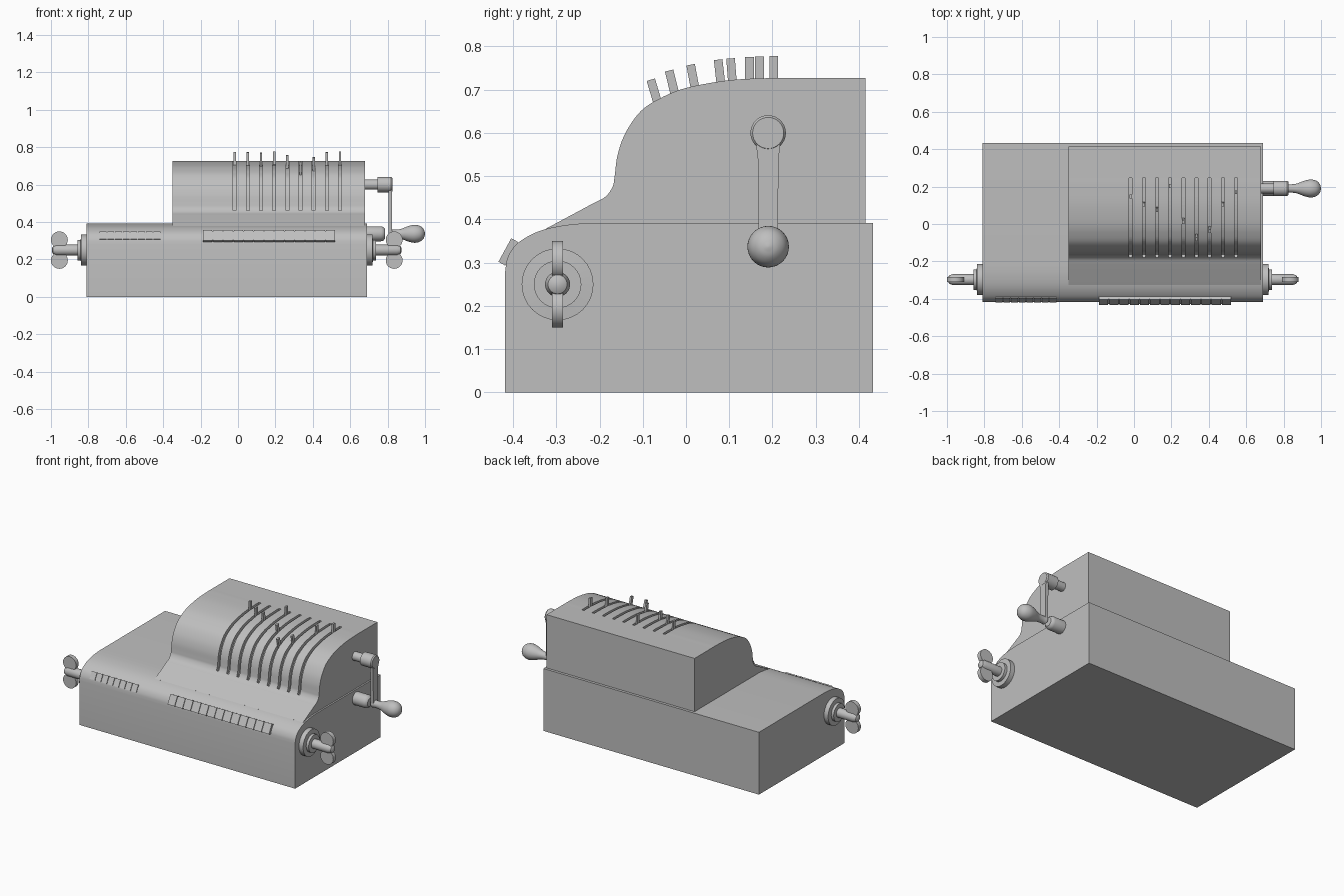
import bpy, bmesh, math
from mathutils import Vector, Matrix

if "Cube" in bpy.data.objects:
    bpy.data.objects.remove(bpy.data.objects["Cube"])

grey = bpy.data.materials.new("plain grey")
grey.diffuse_color = (0.52, 0.52, 0.52, 1)
grey.use_nodes = True
grey.node_tree.nodes["Principled BSDF"].inputs["Base Color"].default_value = grey.diffuse_color


def finish(name, bm, smooth=True):
    bmesh.ops.recalc_face_normals(bm, faces=bm.faces[:])
    me = bpy.data.meshes.new(name)
    bm.to_mesh(me)
    bm.free()
    me.materials.append(grey)
    ob = bpy.data.objects.new(name, me)
    bpy.context.collection.objects.link(ob)
    if smooth:
        bpy.ops.object.select_all(action='DESELECT')
        ob.select_set(True)
        bpy.context.view_layer.objects.active = ob
        bpy.ops.object.shade_smooth_by_angle(angle=math.radians(35))
    return ob


def curve(points, steps=6):
    """Smooth 2D curve through the points."""
    p = [Vector(q) for q in points]
    p = [2 * p[0] - p[1]] + p + [2 * p[-1] - p[-2]]
    out = []
    for i in range(1, len(p) - 2):
        a, b, c, d = p[i - 1:i + 3]
        for k in range(steps):
            t = k / steps
            out.append(0.5 * (2 * b + (c - a) * t + (2 * a - 5 * b + 4 * c - d) * t * t
                              + (3 * b - a - 3 * c + d) * t ** 3))
    return out + [p[-2]]


def extrude(bm, outline, x0, x1):
    """Solid along x from a (y, z) outline."""
    a = [bm.verts.new((x0, y, z)) for y, z in outline]
    b = [bm.verts.new((x1, y, z)) for y, z in outline]
    bm.faces.new(a)
    bm.faces.new(b[::-1])
    for i in range(len(a)):
        j = (i + 1) % len(a)
        bm.faces.new((a[i], b[i], b[j], a[j]))


def box(bm, centre, size, tilt=0):
    m = Matrix.Translation(centre) @ Matrix.Rotation(tilt, 4, 'X') @ Matrix.Diagonal((*size, 1))
    bmesh.ops.create_cube(bm, size=1, matrix=m)


def turned(bm, profile, y, z, mirror=False, n=32):
    """Solid of revolution about an x axis from (x, radius) pairs."""
    rings = []
    for x, r in profile:
        x = -0.12 - x if mirror else x
        rings.append([bm.verts.new((x, y + r * math.cos(2 * math.pi * k / n),
                                    z + r * math.sin(2 * math.pi * k / n))) for k in range(n)])
    for a, b in zip(rings, rings[1:]):
        for k in range(n):
            bm.faces.new((a[k], a[(k + 1) % n], b[(k + 1) % n], b[k]))
    bm.faces.new(rings[0][::-1])
    bm.faces.new(rings[-1])


# Lower body with rounded front edge
front = curve([(-0.22, 0.392), (-0.27, 0.388), (-0.32, 0.379), (-0.36, 0.364),
               (-0.395, 0.34), (-0.413, 0.31), (-0.418, 0.28)], 4)
bm = bmesh.new()
extrude(bm, [(-0.418, 0), (0.432, 0), (0.432, 0.392)] + [tuple(p) for p in front], -0.81, 0.69)
finish("body", bm)

# Curved upper cover
dome = curve([(0.245, 0.727), (0.2, 0.727), (0.1, 0.722), (0.0, 0.704), (-0.06, 0.68),
              (-0.105, 0.65), (-0.14, 0.6), (-0.158, 0.55), (-0.165, 0.5), (-0.17, 0.475),
              (-0.187, 0.452), (-0.215, 0.437)], 5)
bm = bmesh.new()
extrude(bm, [(0.415, 0.36), (0.415, 0.727)] + [tuple(p) for p in dome]
        + [(-0.325, 0.378), (-0.30, 0.36)], -0.35, 0.68)
cover = finish("cover", bm)

# Nine lever slots cut along the curve
slot_x = [-0.018 + 0.0704 * i for i in range(9)]
path = [p for p in dome if p.y > 0.46]
inner, outer = [], []
for i, p in enumerate(path):
    t = (path[min(i + 1, len(path) - 1)] - path[max(i - 1, 0)]).normalized()
    nrm = Vector((t.y, -t.x))
    inner.append(tuple(p - nrm * 0.02))
    outer.append(tuple(p + nrm * 0.012))
if inner[3][1] > outer[3][1]:
    inner = [tuple(2 * p - Vector(q)) for p, q in zip(path, inner)]
    outer = [tuple(2 * p - Vector(q)) for p, q in zip(path, outer)]
bm = bmesh.new()
for x in slot_x:
    extrude(bm, inner + outer[::-1], x - 0.008, x + 0.008)
cutter = finish("slot_cutter", bm, False)
cutter.hide_render = True
cutter.hide_set(True)
mod = cover.modifiers.new("slots", 'BOOLEAN')
mod.operation = 'DIFFERENCE'
mod.solver = 'EXACT'
mod.object = cutter

# Setting levers fanned around a common axle
bm = bmesh.new()
for x, y in zip(slot_x, [0.147, 0.107, 0.08, 0.203, 0.02, -0.067, -0.027, 0.107, 0.17]):
    z = min(dome, key=lambda p: abs(p.x - y) + (p.y < 0.6)).y
    tilt = math.atan2(0.17 - y, 0.8) if y < 0.14 else 0
    d = Vector((0, -math.sin(tilt), math.cos(tilt)))
    box(bm, Vector((x, y, z)) + d * 0.013, (0.012, 0.02, 0.075), tilt)
finish("setting_levers", bm, False)

# Rows of number windows on the rounded edge
for name, x0, x1, n, y, h, gap in (("counter_windows", -0.742, -0.413, 8, -0.400, 0.046, 0.005),
                                   ("result_windows", -0.19, 0.522, 13, -0.411, 0.062, 0.006)):
    bm = bmesh.new()
    pitch = (x1 - x0) / n
    for i in range(n):
        box(bm, (x0 + pitch * (i + 0.5), y, 0.325), (pitch - gap, 0.018, h), -0.5)
    box(bm, ((x0 + x1) / 2, y + 0.004, 0.324), (x1 - x0 - gap, 0.016, h - 0.006), -0.5)
    finish(name, bm, False)

# Wing knobs at both ends
for name, mirror in (("right_knob", False), ("left_knob", True)):
    bm = bmesh.new()
    turned(bm, [(0.68, 0.083), (0.719, 0.083), (0.721, 0.055), (0.738, 0.055),
                (0.738, 0.029), (0.85, 0.029), (0.868, 0.022), (0.875, 0.01)], -0.297, 0.25, mirror)
    cx = -0.955 if mirror else 0.835
    for s in (-1, 1):
        m = Matrix.Translation((cx, -0.297, 0.25 + s * 0.055)) @ Matrix.Rotation(math.pi / 2, 4, 'X')
        bmesh.ops.create_cone(bm, cap_ends=True, segments=32, radius1=0.045, radius2=0.045,
                              depth=0.026, matrix=m)
    box(bm, (cx, -0.297, 0.25), (0.055, 0.0255, 0.09))
    finish(name, bm)

# Crank shaft and hub
bm = bmesh.new()
turned(bm, [(0.67, 0.027), (0.745, 0.027), (0.745, 0.041), (0.818, 0.041), (0.825, 0.036)], 0.19, 0.6)
finish("crank_hub", bm)

# Tapered crank arm
bm = bmesh.new()
foot = [(0.19 + 0.022 * math.cos(a), 0.34 + 0.022 * math.sin(a))
        for a in [math.pi + math.pi * k / 10 for k in range(11)]]
extrude(bm, [(0.162, 0.575), (0.166, 0.54)] + foot + [(0.214, 0.54), (0.218, 0.575)], 0.804, 0.824)
finish("crank_arm", bm)

# Pear-shaped handle and the rest stub on the body side
bm = bmesh.new()
handle = curve([(0.81, 0.024), (0.835, 0.022), (0.87, 0.026), (0.91, 0.041), (0.945, 0.048),
                (0.975, 0.041), (0.993, 0.024), (1.0, 0.003)], 4)
turned(bm, [tuple(p) for p in handle], 0.19, 0.337)
finish("crank_handle", bm)
bm = bmesh.new()
turned(bm, [(0.68, 0.04), (0.765, 0.04), (0.778, 0.036), (0.786, 0.026)], 0.19, 0.337)
finish("crank_rest", bm)
